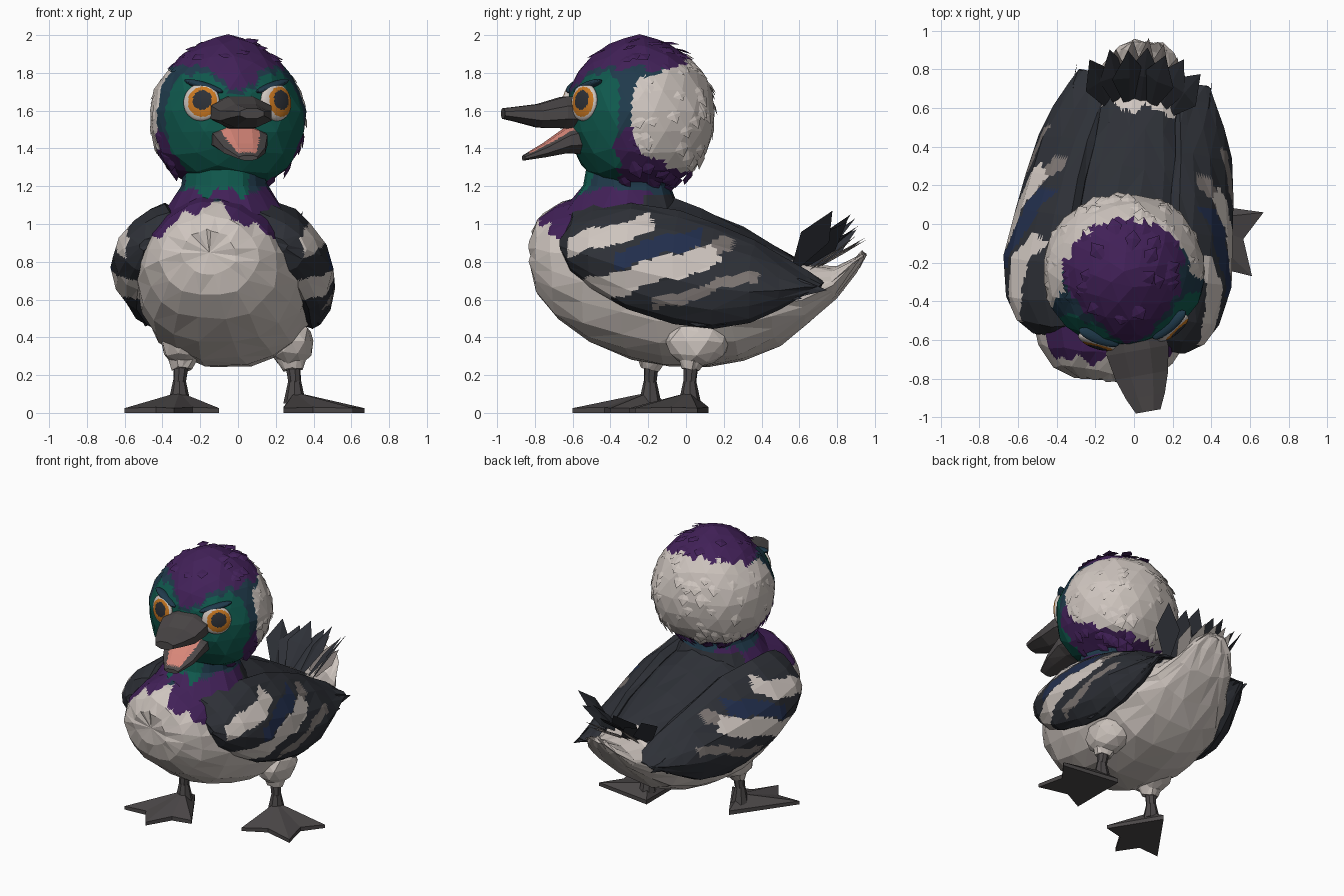
import bpy, bmesh, math, random
from math import sin, cos, pi, radians
from mathutils import Matrix, Vector

random.seed(4)
if "Cube" in bpy.data.objects:
    bpy.data.objects.remove(bpy.data.objects["Cube"])

COLOURS = {
    "cream white": (.62, .56, .52), "plum purple": (.054, .015, .098),
    "duck green": (.005, .1, .075), "slate teal": (.014, .042, .07),
    "charcoal": (.027, .03, .038), "navy blue": (.016, .028, .075),
    "taupe grey": (.2, .175, .165), "bill grey": (.07, .063, .064),
    "amber": (.6, .19, .015), "mouth pink": (.68, .24, .19),
}
MATS = {}
for label, rgb in COLOURS.items():
    m = bpy.data.materials.new(label)
    m.use_nodes = True
    m.diffuse_color = (*rgb, 1)
    m.node_tree.nodes["Principled BSDF"].inputs["Base Color"].default_value = (*rgb, 1)
    MATS[label] = m

BODY = Matrix.Translation((-.05, 0, 0)) @ Matrix.Rotation(radians(-7.5), 4, 'Z')
HEAD = Matrix.Translation((-.055, -.24, 0)) @ Matrix.Rotation(radians(10), 4, 'Z')
WORLD = Matrix()


# Shared helpers
def facet(bm, jitter=0.0, cuts=0):
    """Roughen a mesh into flat facets, then split them finely for painting."""
    bmesh.ops.triangulate(bm, faces=bm.faces[:])
    for v in bm.verts:
        v.co += Vector([random.uniform(-jitter, jitter) for _ in range(3)])
    if cuts:
        bmesh.ops.subdivide_edges(bm, edges=bm.edges[:], cuts=cuts, use_grid_fill=True)


def finish(bm, name, paint, place=WORLD):
    bmesh.ops.recalc_face_normals(bm, faces=bm.faces[:])
    bm.normal_update()
    me = bpy.data.meshes.new(name)
    used = []
    for f in bm.faces:
        label = paint if isinstance(paint, str) else paint(f.calc_center_median(), f.normal)
        if label not in used:
            used.append(label)
            me.materials.append(MATS[label])
        f.material_index = used.index(label)
    bm.transform(place)
    bm.to_mesh(me)
    bm.free()
    bpy.context.collection.objects.link(bpy.data.objects.new(name, me))


def loft(rows, sides, pear=0.0, lean=0.0, full=1.0):
    """Rows are (y, bottom, top, half width, centre x); full < 1 squares the underside."""
    bm = bmesh.new()
    rings = []
    for y, lo, hi, hw, cx in rows:
        ring = []
        for i in range(sides):
            a = 2 * pi * (i + .5) / sides
            up = max(0, sin(a))
            wide = math.copysign(abs(cos(a)) ** (1 if up else full), cos(a))
            x = cx + hw * wide * (1 - pear * up) - lean * up
            ring.append(bm.verts.new((x, y, (lo + hi) / 2 + (hi - lo) / 2 * sin(a))))
        rings.append(ring)
    for a, b in zip(rings, rings[1:]):
        for i in range(sides):
            j = (i + 1) % sides
            bm.faces.new((a[i], a[j], b[j], b[i]))
    ends = [bm.faces.new(rings[0]), bm.faces.new(rings[-1])]
    bmesh.ops.poke(bm, faces=ends)
    return bm


def feather(bm, root, tip, width, out):
    """A pointed vane with a raised spine."""
    root, tip, out = Vector(root), Vector(tip), Vector(out).normalized()
    side = (tip - root).cross(out).normalized() * width
    wide = root.lerp(tip, .6)
    r, l, t, k, s = [bm.verts.new(p) for p in (
        root, wide - side, tip, wide + side, wide + out * width * .2)]
    for tri in ((r, l, s), (l, t, s), (t, k, s), (k, r, s), (r, k, l), (l, k, t)):
        bm.faces.new(tri)


def cone(bm, p, q, r1, r2, sides=8):
    p, q = Vector(p), Vector(q)
    turn = (q - p).to_track_quat('Z', 'Y').to_matrix().to_4x4()
    bmesh.ops.create_cone(bm, cap_ends=True, segments=sides, radius1=r1, radius2=r2,
                          depth=(q - p).length, matrix=Matrix.Translation((p + q) / 2) @ turn)


def ball(size, centre=(0, 0, 0), detail=3):
    bm = bmesh.new()
    bmesh.ops.create_icosphere(bm, subdivisions=detail, radius=1,
                               matrix=Matrix.Translation(centre) @ Matrix.Diagonal((*size, 1)))
    return bm


# Body and neck
def body_paint(c, n):
    jag = .025 * sin(31 * c.x) + .012 * sin(67 * c.x + 20 * c.y)
    if c.y > -.22 + jag and c.z < 1.15 and c.z > .93 - .36 * c.y:
        return "charcoal" if c.y < .6 + jag else "cream white"
    if c.z > 1.17 + jag and c.y < -.1:
        return "duck green" if abs(c.x) < .17 and c.y < -.3 else "slate teal"
    if c.y < -.1 and c.z > 1.12 - .6 * abs(c.x) + jag and c.z > .92:
        return "plum purple"
    return "slate teal" if c.z > 1.12 else "cream white"


body = loft([(-.815, .74, .97, .15, 0), (-.775, .63, 1.05, .27, 0), (-.68, .50, 1.12, .36, 0),
             (-.5, .365, 1.17, .43, 0), (-.3, .285, 1.18, .46, 0), (-.1, .245, 1.15, .465, 0),
             (.1, .24, 1.08, .455, 0), (.3, .27, .99, .42, 0), (.5, .36, .88, .36, 0),
             (.65, .47, .79, .28, 0), (.8, .61, .77, .21, 0), (.9, .74, .82, .14, 0),
             (.95, .82, .86, .07, 0)], 20, pear=.15, full=.8)
facet(body, .01, 5)
finish(body, "body", body_paint, BODY)

neck = loft([(.9, -.05, .72, .40, .02), (1.06, .02, .67, .32, .03), (1.2, .08, .55, .23, .02),
             (1.42, .12, .5, .2, .02)], 16)
neck.transform(Matrix.Rotation(pi / 2, 4, 'X'))
facet(neck, .007, 5)
finish(neck, "neck", body_paint, BODY)


# Wings, with slanting painted bars
def wing_paint(c, n):
    s = c.z - .3 * c.y + .012 * sin(17 * c.y) + .006 * sin(45 * c.y)
    if abs(c.x) < .34:
        return "charcoal"
    if -.57 < c.y < -.1 - .5 * (s - 1.0) and .99 < s < 1.1:
        return "cream white"
    if -.3 < c.y < .13 and .85 < s < .95:
        return "navy blue"
    if -.5 < c.y < .26 - .5 * (s - .7) and .71 < s < .84:
        return "cream white"
    if -.1 < c.y < .45 and .57 < s < .63 or .1 < c.y < .3 and .76 < s < .85:
        return "taupe grey"
    return "charcoal"


for label, sgn in (("left", 1), ("right", -1)):
    wing = loft([(-.62, .85, .96, .04, .36), (-.57, .75, 1.06, .10, .39),
                 (-.45, .66, 1.1, .13, .43), (-.25, .55, 1.11, .14, .455),
                 (0, .47, 1.07, .14, .435), (.2, .44, 1.0, .13, .415), (.4, .48, .91, .11, .395),
                 (.55, .55, .82, .08, .365), (.68, .62, .75, .04, .345),
                 (.76, .66, .69, .015, .33)], 14, lean=.15)
    facet(wing, .008, 6)
    for i in range(5):
        y = .1 + .13 * i
        feather(wing, (.48 - .03 * i, y - .2, .56 + .03 * i),
                (.45 - .025 * i, y + .18, .47 + .045 * i), .05, (1, 0, 0))
    wing.transform(Matrix.Scale(sgn, 4, (1, 0, 0)))
    finish(wing, label + "_wing", wing_paint, BODY)

# Tail fan
tail = bmesh.new()
for i in range(7):
    s = (i - 3) / 3
    feather(tail, (.15 * s, .57, .72), (.29 * s, .9 - .08 * s * s + .02 * (i % 2),
            1.04 - .05 * (i % 2) + .03 * s), .09, (-s * 1.1, -.6, .6))
finish(tail, "tail_fan", "charcoal", BODY)
under = bmesh.new()
for i in range(5):
    s = (i - 2) / 2
    feather(under, (.12 * s, .64, .73), (.16 * s, .97 - .08 * s * s, .92 - .02 * s), .05, (0, -.5, .8))
finish(under, "under_tail", lambda c, n: "taupe grey" if n.z > .2 else "cream white", BODY)

# Head, painted by direction from its centre
MID = Vector((0, 0, 1.6))
SIZE = Vector((.415, .385, .405))


def on_head(d):
    """Surface point in a direction, with fuller cheeks below and a narrower crown."""
    p = 2.2 - .45 * d.z
    spot = d * SIZE / sum(abs(k) ** p for k in d) ** (1 / p)
    spot.x *= 1 - .16 * max(0, d.z)
    return MID + spot


def head_paint(c, n):
    d = Vector([(c - MID)[i] / SIZE[i] for i in range(3)]).normalized()
    jag = .035 * sin(17 * d.x + 9 * d.y) + .025 * sin(39 * d.x)
    z = d.z + jag
    if d.y > -.32 + .6 * d.z ** 2 + jag * .5 and -.55 - .4 * d.y < z < .53 + .27 * max(0, d.y):
        return "cream white"
    peak = max(0, 1 - abs(d.x) / .42) if d.y < 0 else 0
    if z > .6 - .36 * peak:
        return "plum purple"
    if d.y > -.74 - .5 * d.z + jag and z < -.54 + .9 * (d.y + .68):
        return "plum purple"
    return "slate teal" if -.47 < d.y and d.z > -.4 or z > .5 - .33 * peak else "duck green"


head = ball((1, 1, 1))
for v in head.verts:
    v.co = on_head(v.co.normalized())
facet(head, .008, 4)
for i in range(190):
    d = Vector([random.gauss(0, 1) for _ in range(3)]).normalized()
    if d.y < -.35 and abs(d.z) < .75 or abs(d.z) > .96:
        continue
    root = on_head(d)
    down = (Vector((0, .35, -1)) - d * Vector((0, .35, -1)).dot(d)).normalized()
    feather(head, root - d * .015, root + down * random.uniform(.08, .14) + d * .004, .042, d)
finish(head, "head", head_paint, HEAD)


# Eyes and brows
def eye_paint(c, n):
    if math.hypot(c.x - .014, c.y - .008) < .052:
        return "charcoal"
    return "amber" if math.hypot(c.x - .013, c.y) < .08 else "cream white"


for label, sgn in (("left", 1), ("right", -1)):
    n = Vector((.48 * sgn, -.87, .1)).normalized()
    turn = n.to_track_quat('Z', 'Y').to_matrix().to_4x4()
    spot = Vector((.2 * sgn, -.338, 1.645))
    eye = bmesh.new()
    bmesh.ops.create_uvsphere(eye, u_segments=40, v_segments=40, radius=1,
                              matrix=Matrix.Diagonal((.1, .1, .036, 1)))
    finish(eye, label + "_eye", eye_paint, HEAD @ Matrix.Translation(spot) @ turn)
    finish(ball((.115, .022, .035)), label + "_brow", "slate teal",
           HEAD @ Matrix.Translation(spot + Vector((-.015 * sgn, .02, .085))) @ turn
           @ Matrix.Rotation(.28 * sgn, 4, 'Z'))


# Open bill, with a pink lining inside the lower half
def jaw_paint(c, n):
    lining = .12 - .25 * max(0, -c.y - .33)
    return "mouth pink" if n.z > .6 and abs(c.x) < lining and c.y > -.6 else "bill grey"


upper = loft([(-.28, 1.5, 1.69, .16, 0), (-.42, 1.5, 1.68, .175, 0), (-.55, 1.505, 1.64, .15, 0),
              (-.66, 1.535, 1.625, .11, 0), (-.74, 1.555, 1.615, .07, 0)], 8)
finish(upper, "upper_bill", "bill grey", HEAD)
lower = loft([(-.28, 1.36, 1.56, .16, 0), (-.4, 1.37, 1.515, .155, 0), (-.52, 1.35, 1.43, .12, 0),
              (-.63, 1.335, 1.365, .055, 0)], 8)
facet(lower, 0, 5)
finish(lower, "lower_bill", jaw_paint, HEAD)


# Legs and webbed feet
def leg(side, ankle, heel, toes):
    x, y = ankle
    shin = bmesh.new()
    cone(shin, (x, y, .05), (x, y, .17), .06, .034)
    cone(shin, (x, y, .16), (x * .95, y + .01, .32), .034, .045)
    finish(shin, side + "_shin", "bill grey")
    thigh = ball((.12, .17, .13), (x * .93, y + .04, .375), 2)
    cone(thigh, (x * .96, y, .23), (x * .93, y + .02, .33), .05, .1, 10)
    facet(thigh, .008)
    finish(thigh, side + "_thigh", "cream white")

    foot = bmesh.new()
    outline = [Vector((*heel, .03))]
    for i, t in enumerate(toes):
        outline.append(Vector((*t, .025)))
        if i < len(toes) - 1:
            web = (Vector((*t, .03)) + Vector((*toes[i + 1], .03))) / 2
            outline.append(web.lerp(Vector((x, y, .03)), .22))
    top = [foot.verts.new(p) for p in outline]
    base = [foot.verts.new((p.x, p.y, 0)) for p in outline]
    apex = foot.verts.new((x, y, .11))
    for i in range(len(top)):
        j = (i + 1) % len(top)
        foot.faces.new((top[i], top[j], apex))
        foot.faces.new((base[i], base[j], top[j], top[i]))
    foot.faces.new(base)
    finish(foot, side + "_foot", "bill grey")


leg("left", (.3, .02), (.24, .12), [(.67, .06), (.61, -.27), (.24, -.3)])
leg("right", (-.31, -.19), (-.31, -.06), [(-.6, -.47), (-.34, -.6), (-.1, -.4)])
